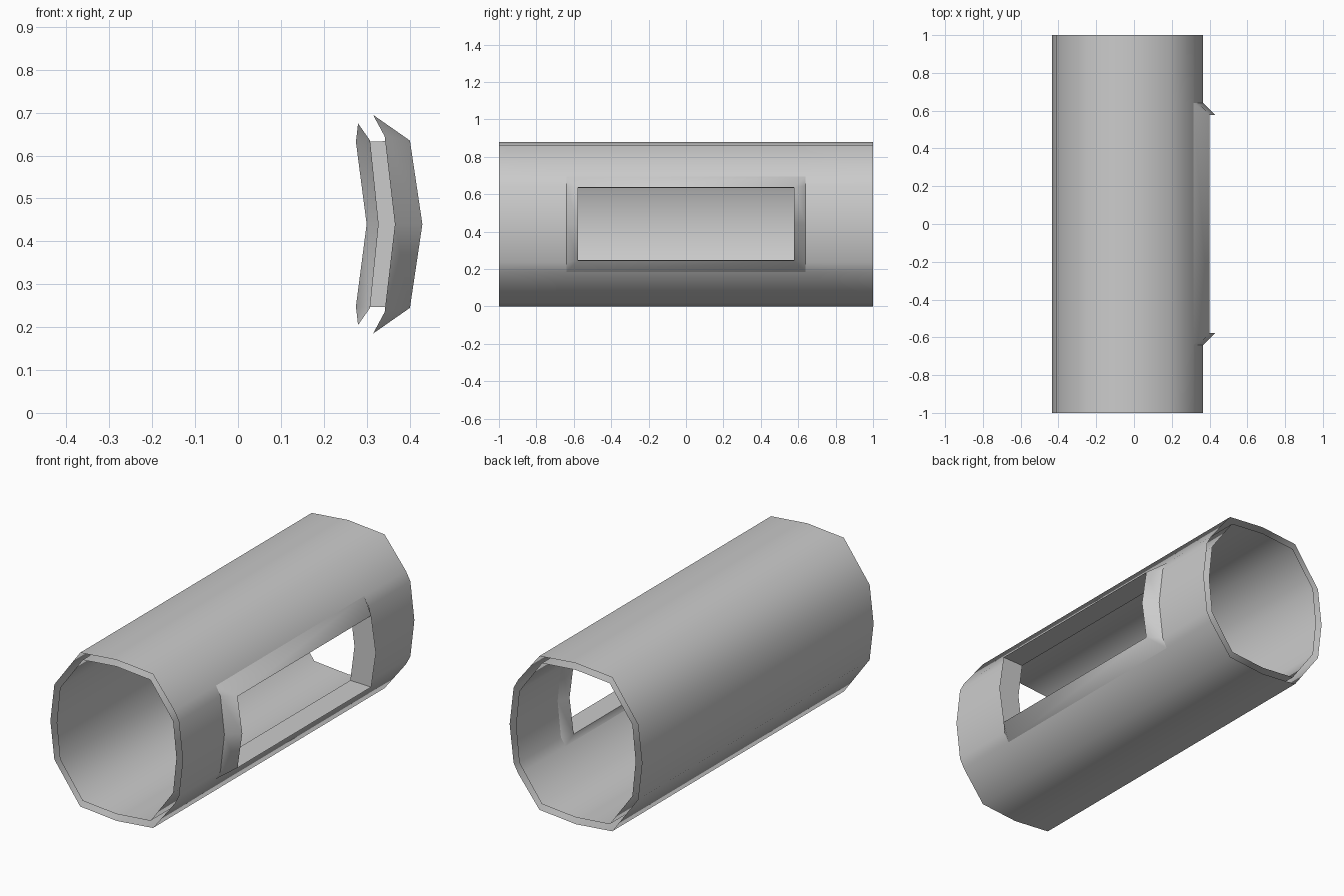
import bpy, bmesh

if "Cube" in bpy.data.objects:
    bpy.data.objects.remove(bpy.data.objects["Cube"])

CX, CZ = -0.034, 0.44          # tube axis
HOLE_Y, WIN_Y = 0.64, 0.577    # half lengths of shell hole and clear window

# Upper-right quarter profiles (x, z) relative to the axis: top -> tip of hole -> side
OUTER = [(0, .44), (.22, .42), (.349, .255), (.376, .205), (.40, 0)]
INNER = [(0, .403), (.205, .385), (.314, .235), (.342, .195), (.362, 0)]
# Ridges of the frame, matching the last three profile points
RIDGE_OUT = [(.435, .195), (.435, .195), (.464, 0)]
RIDGE_IN = [(.309, .192), (.309, .192), (.334, 0)]


def half(pts):
    """Mirror a quarter profile downwards: top to bottom on the +x side."""
    return pts + [(x, -z) for x, z in reversed(pts[:-1])]


def finish(name, bm):
    bmesh.ops.remove_doubles(bm, verts=bm.verts, dist=1e-5)
    bmesh.ops.recalc_face_normals(bm, faces=bm.faces)
    me = bpy.data.meshes.new(name)
    bm.to_mesh(me)
    bm.free()
    ob = bpy.data.objects.new(name, me)
    bpy.context.collection.objects.link(ob)
    bpy.context.view_layer.objects.active = ob
    bpy.ops.object.select_all(action='DESELECT')
    ob.select_set(True)
    return ob


def shell(name, quarter, inward=False):
    """Open-ended tube with a rectangular hole on its +x side."""
    right = half(quarter)
    left_q = [p for i, p in enumerate(quarter) if i != 2]
    left = [(-x, z) for x, z in reversed(half(left_q))][1:-1]
    ring = right + left
    ys = [-1, -HOLE_Y, HOLE_Y, 1]
    bm = bmesh.new()
    rows = [[bm.verts.new((CX + x, y, CZ + z)) for x, z in ring] for y in ys]
    n = len(ring)
    for r in range(3):
        for i in range(n):
            if r == 1 and 2 <= i <= 5:      # window opening
                continue
            j = (i + 1) % n
            bm.faces.new((rows[r][i], rows[r][j], rows[r + 1][j], rows[r + 1][i]))
    ob = finish(name, bm)
    if inward:
        ob.data.flip_normals()
    bpy.ops.object.shade_smooth()
    return ob


def loop(pts, y):
    h = half(pts)
    return [(CX + x, -y, CZ + z) for x, z in h] + [(CX + x, y, CZ + z) for x, z in reversed(h)]


# Tube walls
shell("outer_tube", OUTER)
shell("inner_tube", INNER, True)

# Window frame: raised bevel outside, straight lining, raised bevel inside
loops = [loop(OUTER[2:], HOLE_Y), loop(RIDGE_OUT, WIN_Y),
         loop(RIDGE_IN, WIN_Y), loop(INNER[2:], HOLE_Y)]
bm = bmesh.new()
for a, b in zip(loops, loops[1:]):
    n = len(a)
    for i in range(n):
        j = (i + 1) % n
        pts = list(dict.fromkeys((a[i], a[j], b[j], b[i])))
        if len(pts) > 2:
            bm.faces.new([bm.verts.new(p) for p in pts])
finish("window_frame", bm)
bpy.ops.object.shade_smooth_by_angle(angle=1.2)
